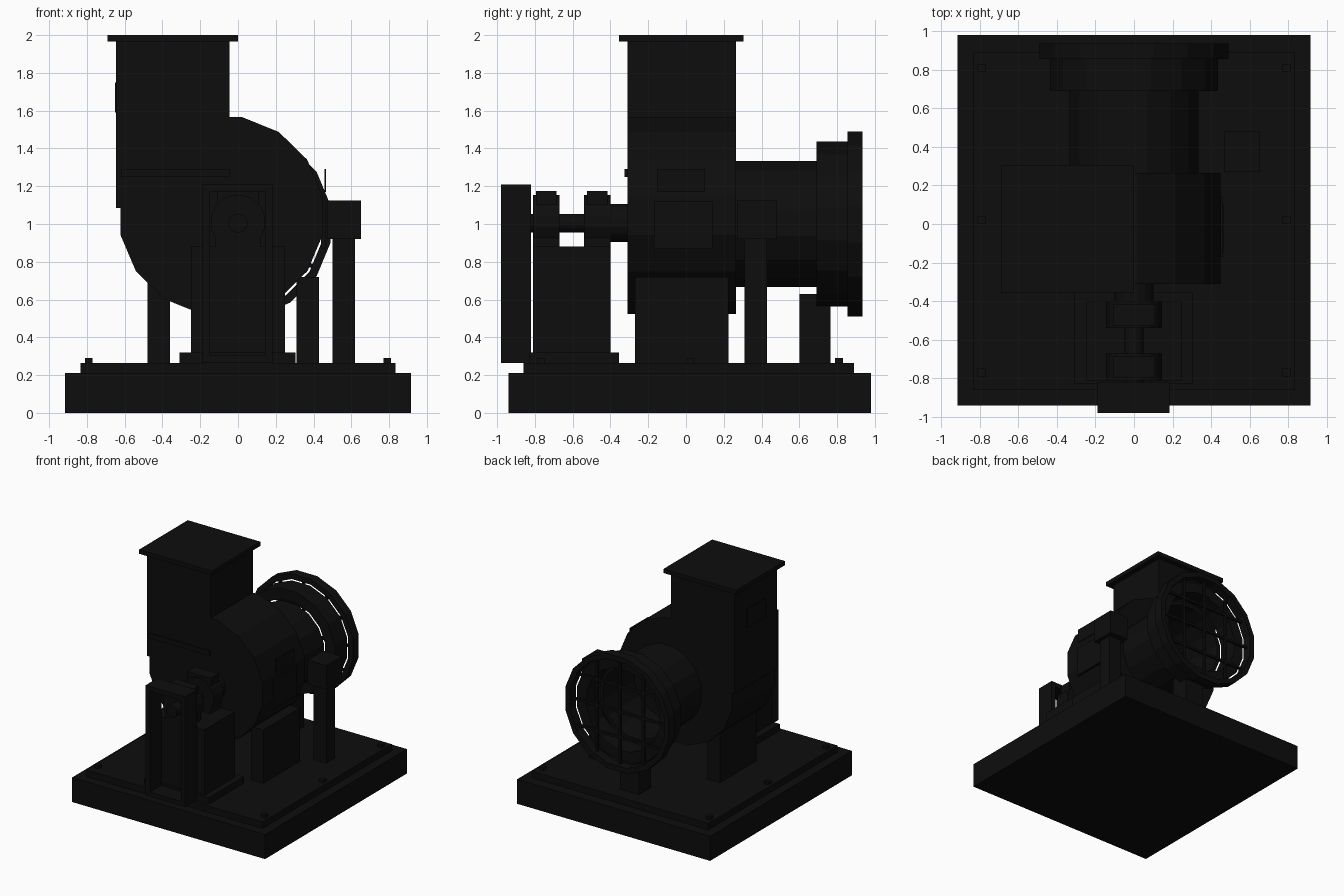
import bpy, bmesh
from math import pi, cos, sin, sqrt

if "Cube" in bpy.data.objects:
    bpy.data.objects.remove(bpy.data.objects["Cube"], do_unlink=True)

paint = bpy.data.materials.new("black_paint")
BLACK = (0.004, 0.004, 0.004, 1)
paint.diffuse_color = BLACK
paint.use_nodes = True
paint.node_tree.nodes["Principled BSDF"].inputs["Base Color"].default_value = BLACK


def finish(name, bm):
    bmesh.ops.recalc_face_normals(bm, faces=bm.faces)
    mesh = bpy.data.meshes.new(name)
    bm.to_mesh(mesh)
    bm.free()
    mesh.materials.append(paint)
    obj = bpy.data.objects.new(name, mesh)
    bpy.context.collection.objects.link(obj)
    return obj


def box(name, x, y, z):
    """Box from three (low, high) ranges."""
    bm = bmesh.new()
    bmesh.ops.create_cube(bm, size=1)
    for v in bm.verts:
        for i, (lo, hi) in enumerate((x, y, z)):
            v.co[i] = (lo + hi) / 2 + v.co[i] * (hi - lo)
    return finish(name, bm)


def drum(name, cx, cz, y, r, inner=0, sides=16, widen=1):
    """Solid drum or open ring lying along y, with flat sides up and down."""
    bm = bmesh.new()

    def loop(radius, at):
        angles = [2 * pi * (i + 0.5) / sides for i in range(sides)]
        return [bm.verts.new((cx + radius * widen * cos(a), at, cz + radius * sin(a)))
                for a in angles]

    def bridge(a, b):
        for i in range(sides):
            j = (i + 1) % sides
            bm.faces.new((a[i], a[j], b[j], b[i]))

    front, back = loop(r, y[0]), loop(r, y[1])
    bridge(front, back)
    if inner:
        front_in, back_in = loop(inner, y[0]), loop(inner, y[1])
        bridge(front_in, back_in)
        bridge(front, front_in)
        bridge(back, back_in)
    else:
        bm.faces.new(front)
        bm.faces.new(back)
    return finish(name, bm)


# Plinth, bed plate and anchor bolts
box("plinth", (-0.915, 0.915), (-0.94, 0.98), (0, 0.21))
box("bed_plate", (-0.835, 0.835), (-0.86, 0.89), (0.21, 0.265))
for bx in (-0.79, 0.79):
    for by in (-0.77, 0.02, 0.81):
        box("anchor_bolt", (bx - 0.02, bx + 0.02), (by - 0.02, by + 0.02), (0.265, 0.29))

# Fan housing, outlet duct and flange
drum("fan_housing", -0.087, 1.045, (-0.31, 0.265), 0.532, widen=1.025)
box("outlet_duct", (-0.645, -0.045), (-0.31, 0.265), (1.085, 1.97))
box("outlet_flange", (-0.69, 0), (-0.355, 0.305), (1.965, 2.0))
box("duct_band", (-0.62, -0.045), (-0.325, -0.31), (1.25, 1.29))
box("duct_plate", (-0.652, -0.645), (-0.15, 0.1), (1.59, 1.75))
box("access_door", (0.44, 0.462), (-0.17, 0.14), (0.87, 1.12))
box("name_plate", (0.458, 0.466), (-0.15, 0.1), (1.17, 1.29))
for fx in (-0.48, 0.31):
    box("housing_foot", (fx, fx + 0.12), (-0.27, 0.225), (0.265, 0.72))

# Stepped air inlet with grille
drum("inlet_pipe", 0, 1, (0.26, 0.69), 0.34, inner=0.31)
drum("inlet_ring", 0, 1, (0.69, 0.855), 0.444, inner=0.352)
drum("inlet_flange", 0, 1, (0.855, 0.935), 0.5, inner=0.455)
for offset in (-0.22, 0, 0.22):
    half = sqrt(0.46 ** 2 - offset ** 2)
    near, far = offset - 0.01, offset + 0.01
    box("grille_upright", (near, far), (0.88, 0.9), (1 - half, 1 + half))
    box("grille_crossbar", (-half, half), (0.88, 0.9), (1 + near, 1 + far))
box("inlet_support", (-0.09, 0.09), (0.6, 0.765), (0.265, 0.63))

# Control box on its post
box("control_post", (0.5, 0.62), (0.31, 0.43), (0.265, 0.93))
box("control_box", (0.47, 0.65), (0.27, 0.48), (0.92, 1.125))

# Bearing pedestal, bearings and shaft
box("pedestal_foot", (-0.31, 0.305), (-0.83, -0.355), (0.265, 0.32))
box("pedestal", (-0.25, 0.25), (-0.81, -0.4), (0.32, 0.88))
for start in (-0.81, -0.54):
    drum("bearing", 0, 1.01, (start, start + 0.14), 0.147)
    box("bearing_base", (-0.12, 0.12), (start, start + 0.14), (0.87, 0.95))
    box("bearing_cap", (-0.11, 0.11), (start + 0.015, start + 0.125), (1.1, 1.175))
drum("shaft", 0, 1.005, (-0.9, -0.3), 0.05)
drum("shaft_hub", 0, 1.005, (-0.41, -0.3), 0.102)

# Open belt guard around the shaft end
for side in (-0.19, 0.145):
    box("guard_post", (side, side + 0.04), (-0.98, -0.82), (0.265, 1.21))
box("guard_top", (-0.19, 0.185), (-0.98, -0.82), (1.17, 1.21))
box("guard_bottom", (-0.19, 0.185), (-0.98, -0.82), (0.265, 0.305))
